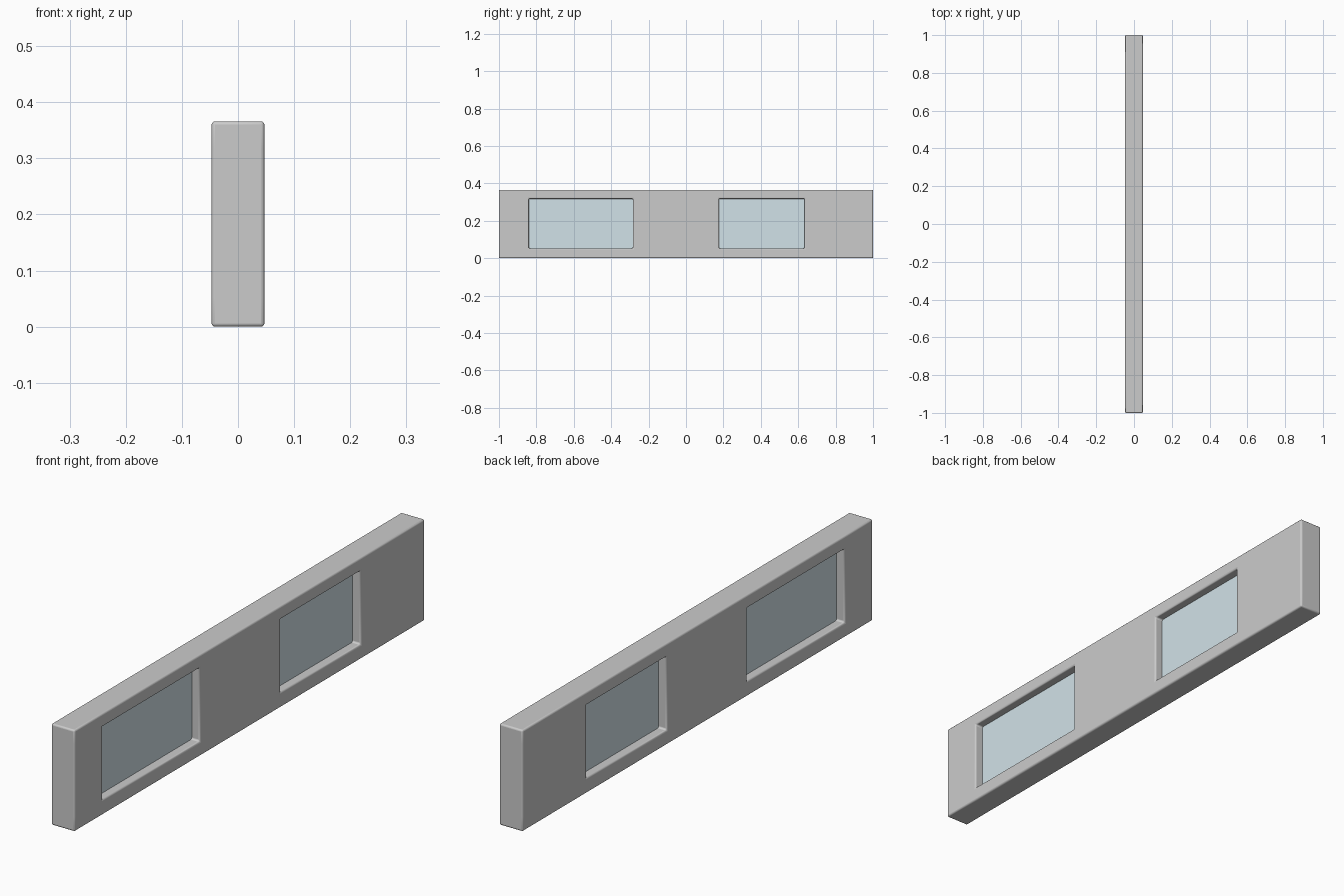
import bpy, bmesh

if "Cube" in bpy.data.objects:
    bpy.data.objects.remove(bpy.data.objects["Cube"])

HALF_T, HEIGHT = 0.047, 0.366      # wall half thickness and height
SILL, HEAD = 0.053, 0.318          # window bottom and top
WINDOWS = [(-0.84, -0.284), (0.176, 0.634)]
GLASS_HALF = 0.014


def add_object(name, bm):
    bmesh.ops.recalc_face_normals(bm, faces=bm.faces[:])
    mesh = bpy.data.meshes.new(name)
    bm.to_mesh(mesh)
    bm.free()
    obj = bpy.data.objects.new(name, mesh)
    bpy.context.collection.objects.link(obj)
    return obj


# wall: grid of cells with the window cells left out, extruded through
ys = [-1.0] + [y for w in WINDOWS for y in w] + [1.0]
zs = [0.0, SILL, HEAD, HEIGHT]
bm = bmesh.new()
grid = [[bm.verts.new((-HALF_T, y, z)) for z in zs] for y in ys]
for i in range(len(ys) - 1):
    for j in range(len(zs) - 1):
        if not (i % 2 == 1 and j == 1):
            bm.faces.new((grid[i][j], grid[i + 1][j],
                          grid[i + 1][j + 1], grid[i][j + 1]))
ext = bmesh.ops.extrude_face_region(bm, geom=bm.faces[:], use_keep_orig=True)
moved = [g for g in ext["geom"] if isinstance(g, bmesh.types.BMVert)]
bmesh.ops.translate(bm, verts=moved, vec=(2 * HALF_T, 0, 0))
wall = add_object("wall", bm)

# softly rounded edges on the outline and the openings
bevel = wall.modifiers.new("rounded_edges", 'BEVEL')
bevel.width = 0.006
bevel.segments = 3
bevel.limit_method = 'ANGLE'
bpy.context.view_layer.objects.active = wall
wall.select_set(True)
bpy.ops.object.shade_smooth_by_angle()

# glass panes set in the middle of each opening
glass = bpy.data.materials.new("glass")
glass.diffuse_color = (0.64, 0.76, 0.81, 1)
glass.use_nodes = True
glass.node_tree.nodes["Principled BSDF"].inputs["Base Color"].default_value = glass.diffuse_color
for n, (y0, y1) in enumerate(WINDOWS, 1):
    bm = bmesh.new()
    bmesh.ops.create_cube(bm, size=1)
    bmesh.ops.scale(bm, verts=bm.verts, vec=(2 * GLASS_HALF, y1 - y0, HEAD - SILL))
    bmesh.ops.translate(bm, verts=bm.verts, vec=(0, (y0 + y1) / 2, (SILL + HEAD) / 2))
    pane = add_object(f"window_pane_{n}", bm)
    pane.data.materials.append(glass)
